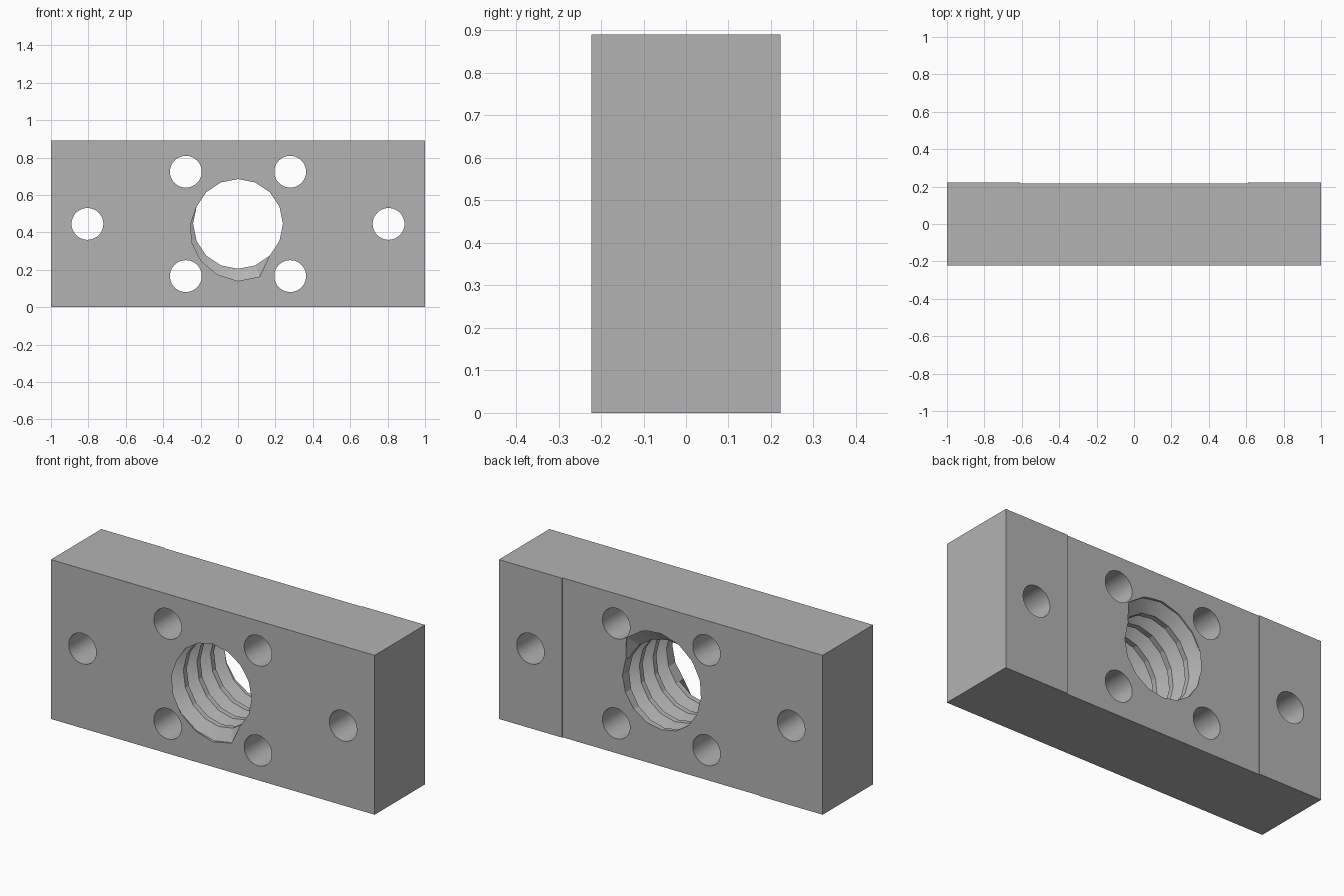
import bpy, bmesh
from math import cos, sin, pi, radians
from mathutils import Matrix, Vector

if "Cube" in bpy.data.objects:
    bpy.data.objects.remove(bpy.data.objects["Cube"], do_unlink=True)

HALF_DEPTH, HEIGHT = 0.2225, 0.89
MID = HEIGHT / 2

grey = bpy.data.materials.new("plain grey")
grey.use_nodes = True
grey.diffuse_color = (0.45, 0.45, 0.45, 1)
grey.node_tree.nodes["Principled BSDF"].inputs["Base Color"].default_value = grey.diffuse_color


def make_object(name, bm):
    bmesh.ops.recalc_face_normals(bm, faces=bm.faces)
    mesh = bpy.data.meshes.new(name)
    bm.to_mesh(mesh)
    bm.free()
    mesh.materials.append(grey)
    obj = bpy.data.objects.new(name, mesh)
    bpy.context.collection.objects.link(obj)
    return obj


def cut(target, cutter):
    mod = target.modifiers.new(cutter.name, 'BOOLEAN')
    mod.operation, mod.solver, mod.object = 'DIFFERENCE', 'EXACT', cutter
    cutter.hide_render = True
    bpy.context.view_layer.objects.active = target
    bpy.ops.object.modifier_apply(modifier=mod.name)
    bpy.data.objects.remove(cutter, do_unlink=True)


# Block: plan outline with a shallow relief across the middle of the back
d, step = HALF_DEPTH, 0.61
outline = [(-1, -d), (1, -d), (1, d), (step, d), (step, d - 0.005),
           (-step, d - 0.005), (-step, d), (-1, d)]
bm = bmesh.new()
base = bm.faces.new([bm.verts.new((x, y, 0)) for x, y in outline])
top = bmesh.ops.extrude_face_region(bm, geom=[base])
bmesh.ops.translate(bm, vec=(0, 0, HEIGHT),
                    verts=[v for v in top["geom"] if isinstance(v, bmesh.types.BMVert)])
block = make_object("nut_block", bm)

# Bolt holes: one at each end, four around the bore
bm = bmesh.new()
holes = [(s * 0.805, 0) for s in (-1, 1)]
holes += [(sx * 0.279, sz * 0.279) for sx in (-1, 1) for sz in (-1, 1)]
for x, z in holes:
    place = Matrix.Translation((x, 0, MID + z)) @ Matrix.Rotation(pi / 2, 4, 'X')
    bmesh.ops.create_cone(bm, cap_ends=True, segments=48, radius1=0.085,
                          radius2=0.085, depth=1, matrix=place)
cut(block, make_object("bolt_hole_cutter", bm))

# Threaded bore: a helical strip, plain before and after the threaded length
SIDES, PITCH, MINOR, MAJOR = 16, 0.12, 0.24, 0.305
profile = [(-0.375, MINOR), (-0.0625, MAJOR), (0.0625, MAJOR), (0.375, MINOR)]
last = round(2 * HALF_DEPTH / PITCH * SIDES)
extra = 2 * SIDES
bm = bmesh.new()
rows = []
for k in range(-extra, last + extra):
    angle = radians(292.5) - 2 * pi * k / SIDES
    y = -HALF_DEPTH + PITCH * k / SIDES
    row = []
    for offset, radius in profile:
        r = radius if 0 <= k <= last else MINOR
        row.append(bm.verts.new((r * cos(angle), y + offset * PITCH, MID + r * sin(angle))))
    rows.append(row)
for i in range(len(rows) - 1):
    a, b = rows[i], rows[i + 1]
    for j in range(3):
        bm.faces.new((a[j], a[j + 1], b[j + 1], b[j]))
    if i + SIDES + 1 < len(rows):
        bm.faces.new((a[3], rows[i + SIDES][0], rows[i + SIDES + 1][0], b[3]))
# Close both ends of the strip with fans well outside the block
open_edges = [e for e in bm.edges if e.is_boundary]
tips = {s: bm.verts.new(Vector((0, s * 0.7, MID))) for s in (-1, 1)}
for e in open_edges:
    side = 1 if e.verts[0].co.y > 0 else -1
    bm.faces.new((e.verts[0], e.verts[1], tips[side]))
cut(block, make_object("thread_cutter", bm))

# Smooth bolt holes, crisp edges elsewhere
bpy.ops.object.select_all(action='DESELECT')
block.select_set(True)
bpy.context.view_layer.objects.active = block
bpy.ops.object.shade_smooth_by_angle(angle=radians(15))
